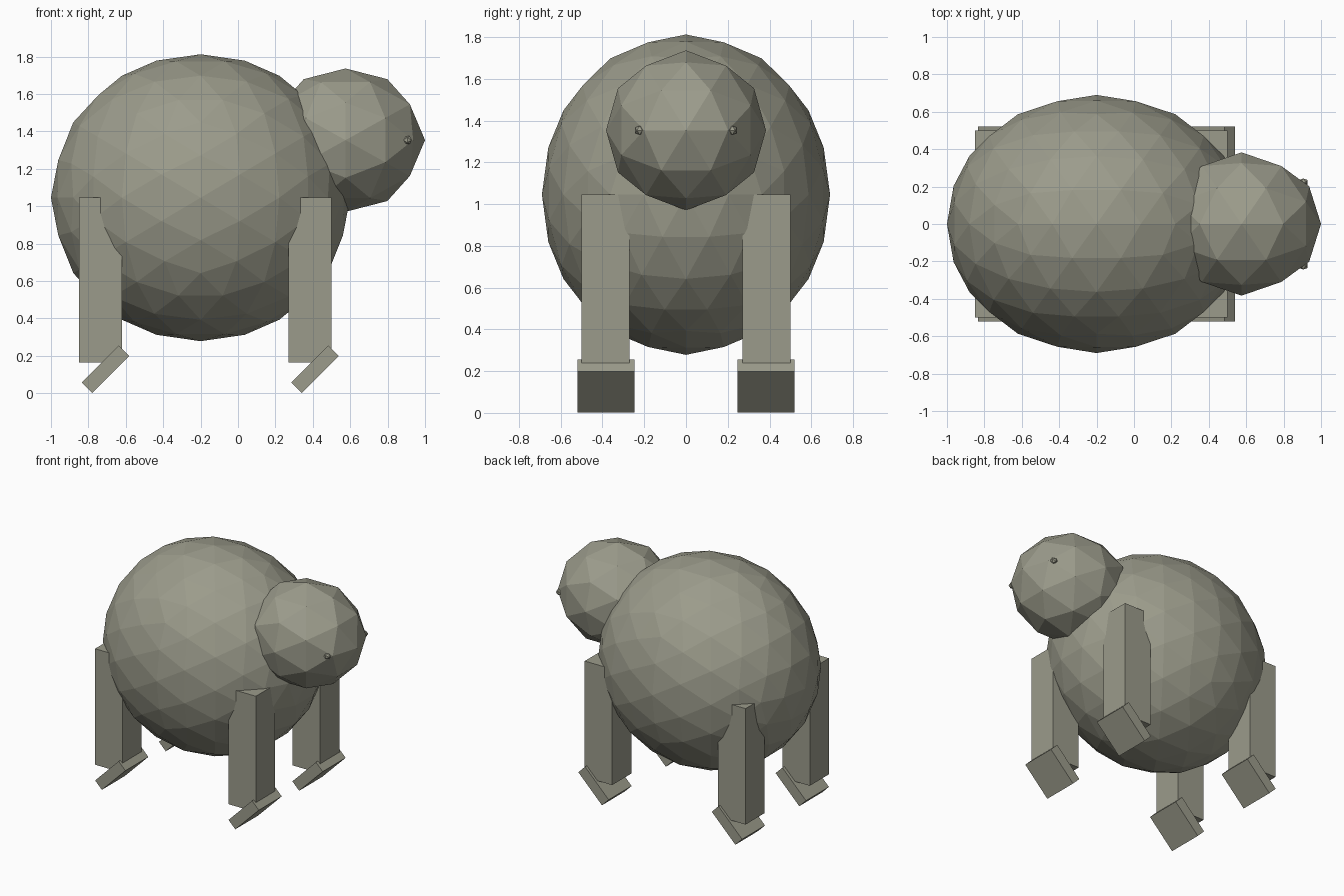
import bpy, bmesh, math
from mathutils import Matrix, Vector

if "Cube" in bpy.data.objects:
    bpy.data.objects.remove(bpy.data.objects["Cube"])

# One warm grey material for the whole animal
grey = bpy.data.materials.new("warm_grey")
grey.diffuse_color = (0.33, 0.33, 0.26, 1)
grey.use_nodes = True
grey.node_tree.nodes["Principled BSDF"].inputs["Base Color"].default_value = grey.diffuse_color


def finish(name, bm):
    bmesh.ops.recalc_face_normals(bm, faces=bm.faces)
    mesh = bpy.data.meshes.new(name)
    bm.to_mesh(mesh)
    bm.free()
    mesh.materials.append(grey)
    obj = bpy.data.objects.new(name, mesh)
    bpy.context.collection.objects.link(obj)
    return obj


def ball(name, centre, radii, level):
    """Faceted ball whose two-fold axes line up with x, y and z."""
    bm = bmesh.new()
    bmesh.ops.create_icosphere(bm, subdivisions=level, radius=1)
    turn = Matrix.Rotation(-math.atan2(0.5257, 0.8507), 4, 'Y')
    stretch = Matrix.Diagonal((*radii, 1))
    bm.transform(Matrix.Translation(centre) @ stretch @ turn)
    return finish(name, bm)


def box(name, centre, size, tilt=0):
    bm = bmesh.new()
    bmesh.ops.create_cube(bm, size=1)
    bm.transform(Matrix.Translation(centre) @ Matrix.Rotation(tilt, 4, 'Y')
                 @ Matrix.Diagonal((*size, 1)))
    return finish(name, bm)


# Body and head
ball("body", Vector((-0.2, 0, 1.045)), (0.8, 0.69, 0.767), 3)
ball("head", Vector((0.575, 0, 1.353)), (0.425, 0.383, 0.383), 2)

for side, y in (("right", -1), ("left", 1)):
    # Tiny eyes sunk into the head
    ball(f"{side}_eye", Vector((0.905, y * 0.222, 1.353)), (0.027, 0.025, 0.025), 1)
    # Legs with tilted slab feet
    for end, x in (("front", 0.385), ("back", -0.735)):
        box(f"{end}_{side}_leg", Vector((x, y * 0.385, 0.605)), (0.23, 0.23, 0.88))
        box(f"{end}_{side}_foot", Vector((x + 0.027, y * 0.383, 0.128)),
            (0.28, 0.275, 0.08), math.radians(-45))
